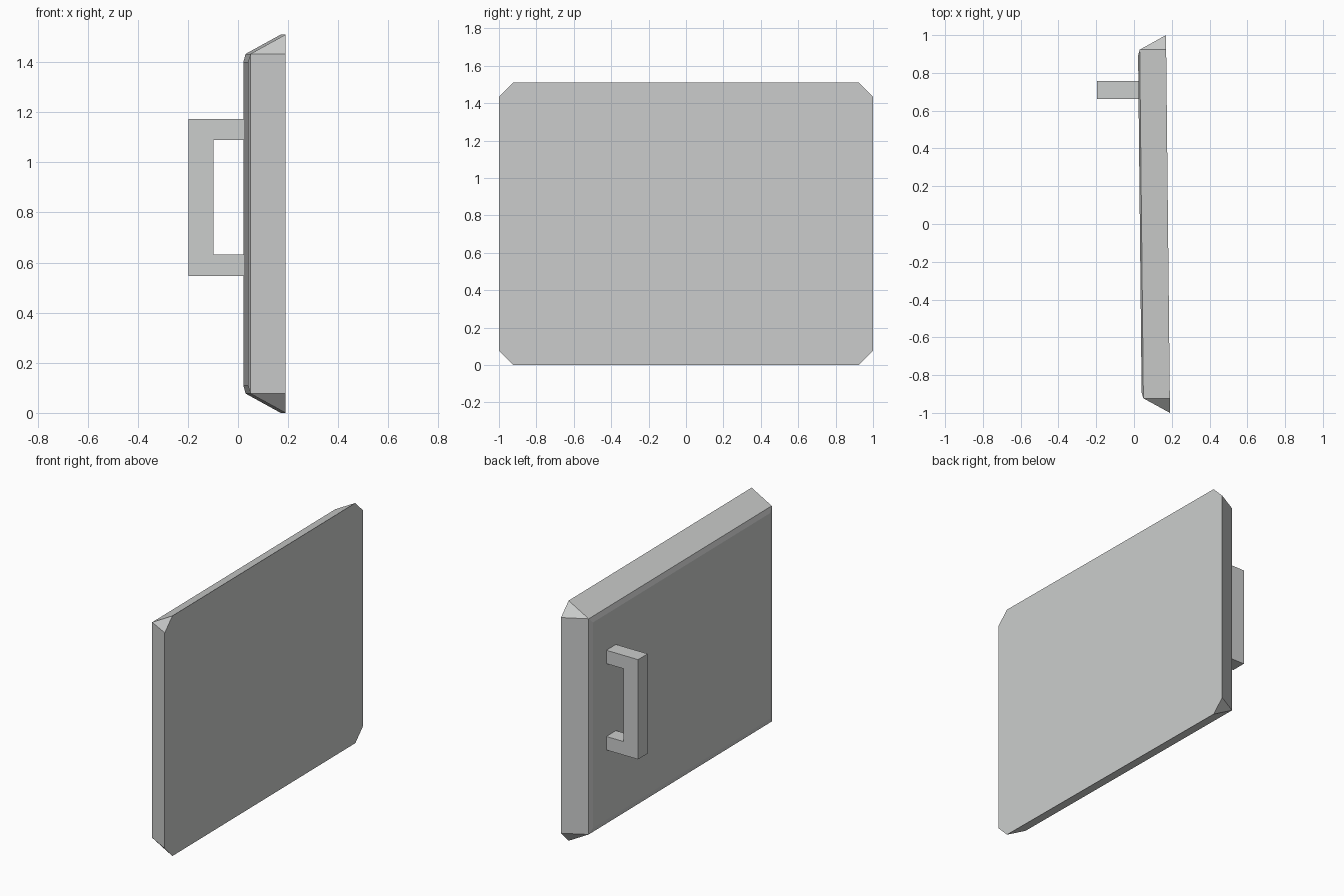
import bpy, bmesh

if "Cube" in bpy.data.objects:
    bpy.data.objects.remove(bpy.data.objects["Cube"])

grey = bpy.data.materials.new("light_grey")
grey.diffuse_color = (0.60, 0.61, 0.605, 1)
grey.use_nodes = True
grey.node_tree.nodes["Principled BSDF"].inputs["Base Color"].default_value = grey.diffuse_color


def finish(bm, name):
    bmesh.ops.recalc_face_normals(bm, faces=bm.faces)
    me = bpy.data.meshes.new(name)
    bm.to_mesh(me)
    bm.free()
    me.materials.append(grey)
    ob = bpy.data.objects.new(name, me)
    bpy.context.collection.objects.link(ob)
    return ob


MID, HH = 0.755, 0.755      # centre height and half height
C = 0.077                   # corner cut
TILT = 0.0105               # the door stands slightly ajar


def pt(depth, y, z):
    return (depth - TILT * y, y, MID + z)


# Door slab: hull of wide outer face (cut corners), smaller inner face, raised inner panel
bm = bmesh.new()
for sy in (-1, 1):
    for sz in (-1, 1):
        for p in (pt(0.18, sy * (1 - C), sz * HH),
                  pt(0.18, sy, sz * (HH - C)),
                  pt(0.04, sy * (1 - C), sz * (HH - C)),
                  pt(0.031, sy * (0.97 - C), sz * (HH - C - 0.032))):
            bm.verts.new(p)
bmesh.ops.convex_hull(bm, input=bm.verts)
bmesh.ops.dissolve_limit(bm, angle_limit=0.005, verts=bm.verts, edges=bm.edges)
finish(bm, "door_panel")

# Handle: C-shaped profile extruded along y
bm = bmesh.new()
profile = [(0.03, 0.547), (-0.197, 0.547), (-0.197, 1.174), (0.03, 1.174),
           (0.03, 1.09), (-0.097, 1.09), (-0.097, 0.632), (0.03, 0.632)]
face = bm.faces.new([bm.verts.new((x, 0.662, z)) for x, z in profile])
ext = bmesh.ops.extrude_face_region(bm, geom=[face])
bmesh.ops.translate(bm, vec=(0, 0.096, 0),
                    verts=[v for v in ext["geom"] if isinstance(v, bmesh.types.BMVert)])
finish(bm, "door_handle")
